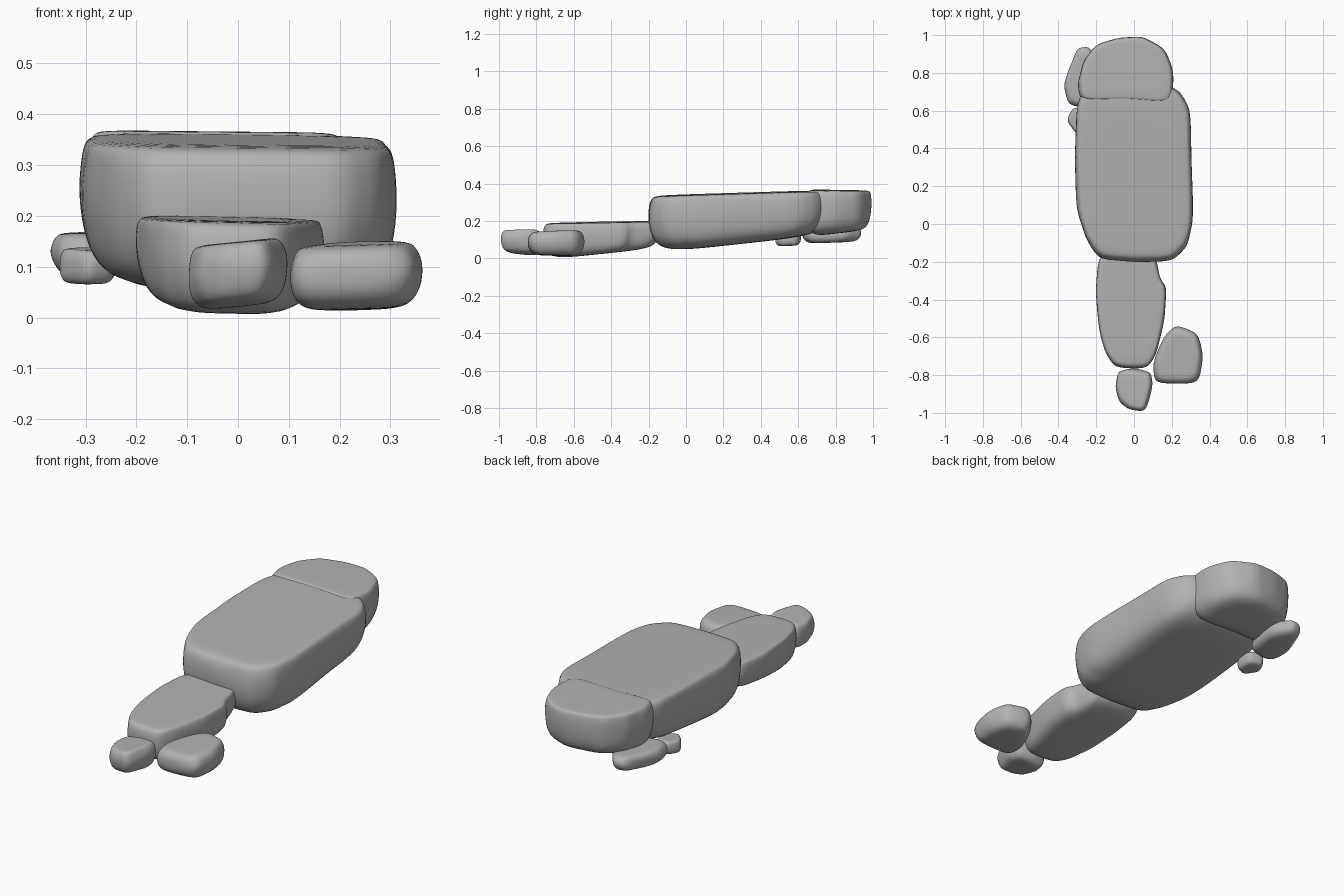
import bpy
import bmesh
import random
from mathutils import Vector

if "Cube" in bpy.data.objects:
    bpy.data.objects.remove(bpy.data.objects["Cube"], do_unlink=True)

random.seed(4)

# Plain grey stone
stone = bpy.data.materials.new("grey stone")
stone.use_nodes = True
grey = (0.45, 0.45, 0.45, 1)
stone.diffuse_color = grey
shader = stone.node_tree.nodes["Principled BSDF"]
shader.inputs["Base Color"].default_value = grey
shader.inputs["Roughness"].default_value = 0.9

# Side profiles: (height fraction, outline scale)
SLAB = [(0, .55), (.05, .82), (.22, .95), (.55, 1), (.85, .99), (.97, .96), (1, .9), (1, .5)]
BOULDER = [(0, .5), (.04, .8), (.25, .95), (.55, 1), (.8, .96), (.96, .86), (1, .72), (1, .4)]


def make_rock(name, outline, bottom, top, profile, tilt=0, grow=1.02, rough=.004):
    """Loft an outline into a rock; bottom and top give heights at the front and back."""
    points = []
    for i, p in enumerate(outline):
        a, b = Vector(p), Vector(outline[(i + 1) % len(outline)])
        points += [a, (a + b) / 2]
    xs, ys = [p.x for p in points], [p.y for p in points]
    centre = Vector((min(xs) + max(xs), min(ys) + max(ys))) / 2
    length = max(ys) - min(ys)
    bm = bmesh.new()

    def place(p, t):
        k = (p.y - min(ys)) / length
        low = bottom[0] + (bottom[1] - bottom[0]) * k
        high = top[0] + (top[1] - top[0]) * k
        z = low + (high - low) * t + tilt * (p.x - centre.x)
        return bm.verts.new((p.x, p.y, z))

    rings = []
    for t, scale in profile:
        ring = []
        for p in points:
            wobble = Vector((random.uniform(-rough, rough), random.uniform(-rough, rough)))
            ring.append(place(centre + (p - centre) * scale * grow + wobble, t))
        rings.append(ring)

    # Sides between rings, then fans closing both ends
    n = len(points)
    for lower, upper in zip(rings, rings[1:]):
        for i in range(n):
            j = (i + 1) % n
            bm.faces.new((lower[i], lower[j], upper[j], upper[i]))
    for ring, t in ((rings[0], 0), (rings[-1], 1)):
        hub = place(centre, t)
        for i in range(n):
            bm.faces.new((ring[i], ring[(i + 1) % n], hub))
    bmesh.ops.recalc_face_normals(bm, faces=bm.faces[:])
    for face in bm.faces:
        face.smooth = True

    mesh = bpy.data.meshes.new(name)
    bm.to_mesh(mesh)
    bm.free()
    mesh.materials.append(stone)
    rock = bpy.data.objects.new(name, mesh)
    bpy.context.collection.objects.link(rock)
    soften = rock.modifiers.new("soften", "SUBSURF")
    soften.levels = soften.render_levels = 2
    return rock


# Large slab and its cracked back end
make_rock("large_slab",
          [(-.18, -.18), (0, -.195), (.2, -.19), (.28, -.11), (.31, .02), (.3, .35),
           (.295, .6), (.24, .7), (.1, .77), (-.15, .77), (-.26, .73), (-.3, .62),
           (-.31, .35), (-.3, .08), (-.25, -.08)],
          (.025, .13), (.335, .364), SLAB, tilt=-.01)
make_rock("slab_back_end",
          [(.2, .64), (.21, .8), (.16, .93), (.04, .99), (-.08, .985), (-.2, .95),
           (-.27, .86), (-.295, .75), (-.28, .65), (-.05, .66)],
          (.115, .155), (.367, .363), SLAB, tilt=-.01)

# Middle stone
make_rock("middle_stone",
          [(-.1, -.755), (.07, -.76), (.12, -.68), (.16, -.5), (.17, -.34), (.135, -.29),
           (.11, -.17), (.04, -.14), (-.1, -.14), (-.185, -.18), (-.2, -.35),
           (-.185, -.55), (-.15, -.68)],
          (-.008, .058), (.188, .2), SLAB, tilt=-.02)

# Two small front stones
make_rock("front_stone",
          [(-.03, -.98), (.06, -.995), (.1, -.85), (.09, -.785), (0, -.765),
           (-.085, -.78), (-.1, -.86), (-.08, -.94)],
          (.035, .015), (.148, .15), BOULDER, tilt=.1)
make_rock("front_left_stone",
          [(.11, -.845), (.34, -.845), (.365, -.7), (.34, -.58), (.22, -.535),
           (.15, -.61), (.1, -.74)],
          (.018, .012), (.14, .152), BOULDER, tilt=.03)

# Two stones tucked under the back right edge
make_rock("back_right_stone",
          [(-.3, .62), (-.2, .65), (-.17, .85), (-.24, .94), (-.3, .93), (-.345, .82),
           (-.37, .73), (-.35, .64)],
          (.078, .09), (.165, .17), BOULDER)
make_rock("back_right_pebble",
          [(-.3, .47), (-.24, .5), (-.24, .6), (-.32, .62), (-.36, .55)],
          (.063, .07), (.13, .14), BOULDER, rough=.002)
